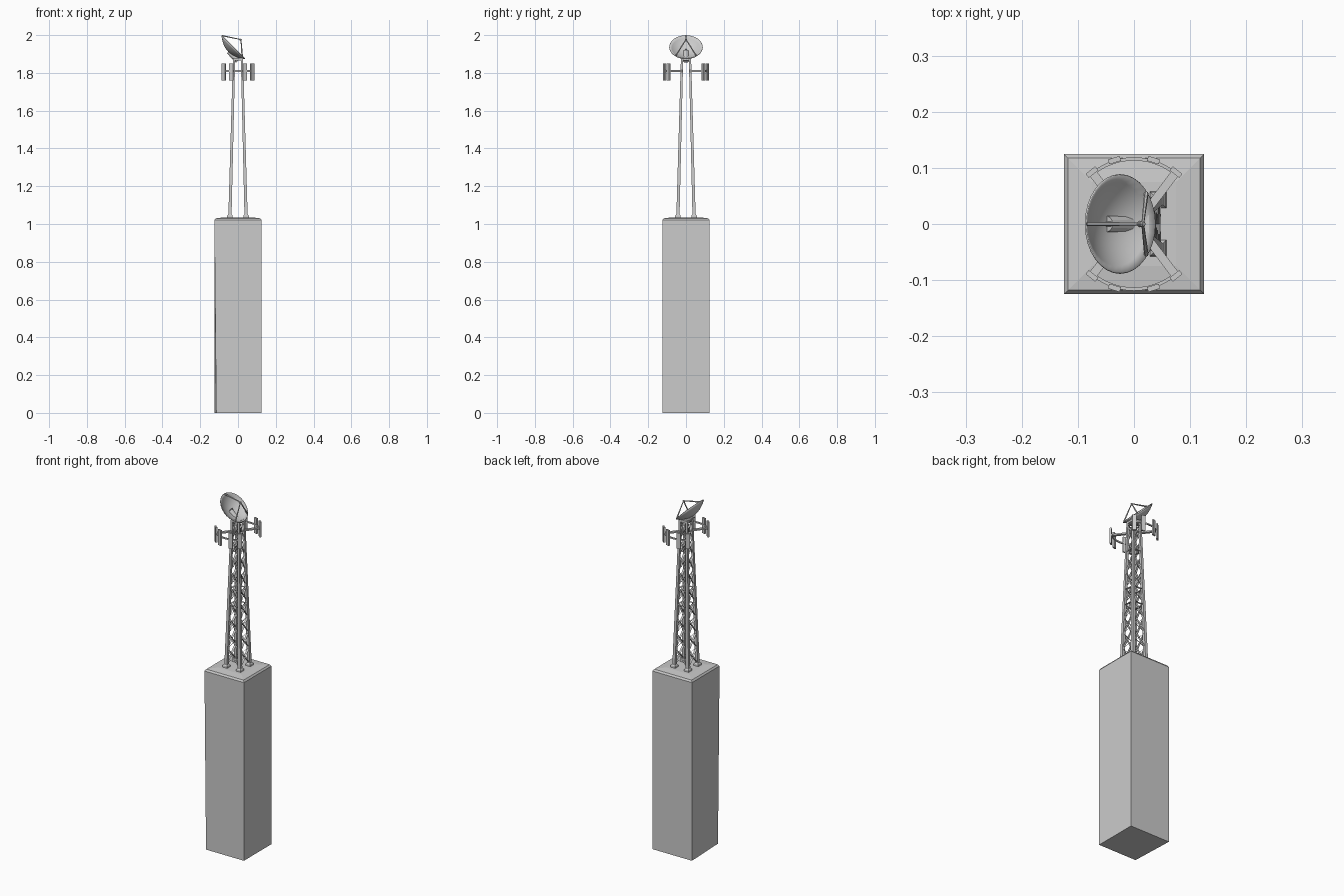
import bpy, bmesh
from math import sin, cos, pi, radians, atan2
from mathutils import Vector, Matrix

if "Cube" in bpy.data.objects:
    bpy.data.objects.remove(bpy.data.objects["Cube"])


def make(name, verts, faces, smooth=False):
    me = bpy.data.meshes.new(name)
    me.from_pydata([tuple(v) for v in verts], [], faces)
    bm = bmesh.new()
    bm.from_mesh(me)
    bmesh.ops.recalc_face_normals(bm, faces=bm.faces)
    bm.to_mesh(me)
    bm.free()
    ob = bpy.data.objects.new(name, me)
    bpy.context.collection.objects.link(ob)
    if smooth:
        for p in me.polygons:
            p.use_smooth = True
    return ob


def square_stack(name, levels, n=4, cx=0, cy=0):
    """Stack of squares: (half width, z, optional centre x/y)."""
    verts, faces = [], []
    for lv in levels:
        h, z = lv[:2]
        x, y = lv[2:] if len(lv) > 2 else (cx, cy)
        verts += [(x + sx * h, y + sy * h, z) for sx, sy in ((-1, -1), (1, -1), (1, 1), (-1, 1))]
    for k in range(len(levels) - 1):
        for i in range(4):
            j = (i + 1) % 4
            faces.append((4 * k + i, 4 * k + j, 4 * k + 4 + j, 4 * k + 4 + i))
    m = 4 * (len(levels) - 1)
    faces += [(3, 2, 1, 0), (m, m + 1, m + 2, m + 3)]
    return make(name, verts, faces)


def box(name, centre, size, angle=0):
    rot = Matrix.Rotation(angle, 3, 'Z')
    verts = [Vector(centre) + rot @ Vector((a * size[0], b * size[1], c * size[2])) / 2
             for c in (-1, 1) for a, b in ((-1, -1), (1, -1), (1, 1), (-1, 1))]
    return make(name, verts, [(3, 2, 1, 0), (4, 5, 6, 7), (0, 1, 5, 4),
                              (1, 2, 6, 5), (2, 3, 7, 6), (3, 0, 4, 7)])


def rod(name, a, b, r1, r2, n=8):
    a, b = Vector(a), Vector(b)
    q = (b - a).to_track_quat('Z', 'Y')
    verts = [p + q @ Vector((r * cos(2 * pi * i / n), r * sin(2 * pi * i / n), 0))
             for p, r in ((a, r1), (b, r2)) for i in range(n)]
    faces = [(i, (i + 1) % n, n + (i + 1) % n, n + i) for i in range(n)]
    faces += [tuple(range(n))[::-1], tuple(range(n, 2 * n))]
    return make(name, verts, faces)


# concrete base with a low sloped cap; one bottom corner slightly pulled in
base = square_stack("base_block", [(.125, 0), (.125, 1.02), (.118, 1.03), (.075, 1.035)])
base.data.vertices[0].co.x = -.115

# four tapering legs on footings
Z0, Z1 = 1.03, 1.875


def spread(z):
    t = (z - Z0) / (Z1 - Z0)
    return .043 + (.021 - .043) * t


for sx in (-1, 1):
    for sy in (-1, 1):
        a, b = spread(Z0), spread(Z1)
        square_stack("tower_leg", [(.0085, Z0, sx * a, sy * a), (.006, Z1, sx * b, sy * b)])
        square_stack("leg_footing", [(.015, Z0, sx * a, sy * a), (.014, 1.045, sx * a, sy * a),
                                     (.009, 1.052, sx * a, sy * a)])

# flat lattice strips, edge-on to each tower face
panels = 9
verts, faces = [], []


def strip(side, u0, z0, u1, z1, w):
    rot = Matrix.Rotation(side * pi / 2, 3, 'Z')
    n = len(verts)
    for u, z, d in ((u0, z0, -w), (u1, z1, -w), (u1, z1, w), (u0, z0, w)):
        verts.append(rot @ Vector((u, -spread(z) + d, z)))
    faces.append((n, n + 1, n + 2, n + 3))


zs = [1.05 + (1.85 - 1.05) * i / panels for i in range(panels + 1)]
for side in range(4):
    for z0, z1 in zip(zs, zs[1:]):
        a, b = spread(z0), spread(z1)
        strip(side, -a, z0, b, z1, .006)
        strip(side, a, z0, -b, z1, .006)
    for z in (1.39, 1.48, 1.70, 1.85):
        strip(side, -spread(z), z, spread(z), z, .006)
make("lattice_bracing", verts, faces)

# plate at the tower top
box("tower_top_plate", (0, 0, 1.872), (.054, .054, .014))

# antenna sectors on the front and back: curved rail, two arms, four panels
R, ZR = .119, 1.81
for sy in (-1, 1):
    seg, half = 12, radians(40)
    v, f = [], []
    for i in range(seg + 1):
        t = -half + 2 * half * i / seg
        for r, z in ((R - .006, ZR - .004), (R, ZR - .004), (R, ZR + .004), (R - .006, ZR + .004)):
            v.append((r * sin(t), sy * r * cos(t), z))
    for i in range(seg):
        for k in range(4):
            f.append((4 * i + k, 4 * i + (k + 1) % 4, 4 * i + 4 + (k + 1) % 4, 4 * i + 4 + k))
    f += [(0, 1, 2, 3), tuple(4 * seg + k for k in (3, 2, 1, 0))]
    make("antenna_rail", v, f)
    for t in (-39, -17, 17, 39):
        a = radians(t)
        ang = atan2(sy * cos(a), sin(a)) - pi / 2
        box("antenna_panel", (R * sin(a), sy * R * cos(a), 1.805), (.022, .009, .088), ang)
    for sx in (-1, 1):
        a = sx * radians(39)
        p = Vector((sx * .02, sy * .02, ZR))
        q = Vector((R * sin(a), sy * R * cos(a), ZR))
        d = q - p
        box("antenna_arm", (p + q) / 2, (d.length, .015, .008), atan2(d.y, d.x))

# dish, tilted 45 degrees towards +x
C = Vector((-.024, 0, 1.937))
tilt = Matrix.Rotation(pi / 4, 3, 'Y')
RD, DEPTH, N, RINGS = .088, .036, 32, 7


def dish_pt(r, ang, h):
    return C + tilt @ Vector((-r * cos(ang), r * sin(ang), h))


v, f = [dish_pt(0, 0, -DEPTH)], []
for k in range(1, RINGS + 1):
    r = RD * k / RINGS
    v += [dish_pt(r, 2 * pi * i / N, DEPTH * ((r / RD) ** 2 - 1)) for i in range(N)]
for i in range(N):
    j = (i + 1) % N
    f.append((0, 1 + i, 1 + j))
    for k in range(RINGS - 1):
        o = 1 + k * N
        f.append((o + i, o + N + i, o + N + j, o + j))
dish = make("dish", v, f, smooth=True)
mod = dish.modifiers.new("thickness", 'SOLIDIFY')
mod.thickness = .003
mod.offset = 0

# three feed struts, feed horn and mount
apex = dish_pt(0, 0, .056)
for ang in (0, radians(140), radians(-140)):
    rod("feed_strut", dish_pt(RD - .003, ang, 0), apex, .004, .0025, 6)
rod("feed_head", dish_pt(0, 0, .048), dish_pt(0, 0, .059), .006, .004)
rod("feed_horn", dish_pt(0, 0, -DEPTH), dish_pt(0, 0, -.012), .005, .003)
rod("dish_mount", (0, 0, 1.865), dish_pt(0, 0, -DEPTH + .002), .016, .014, 12)
